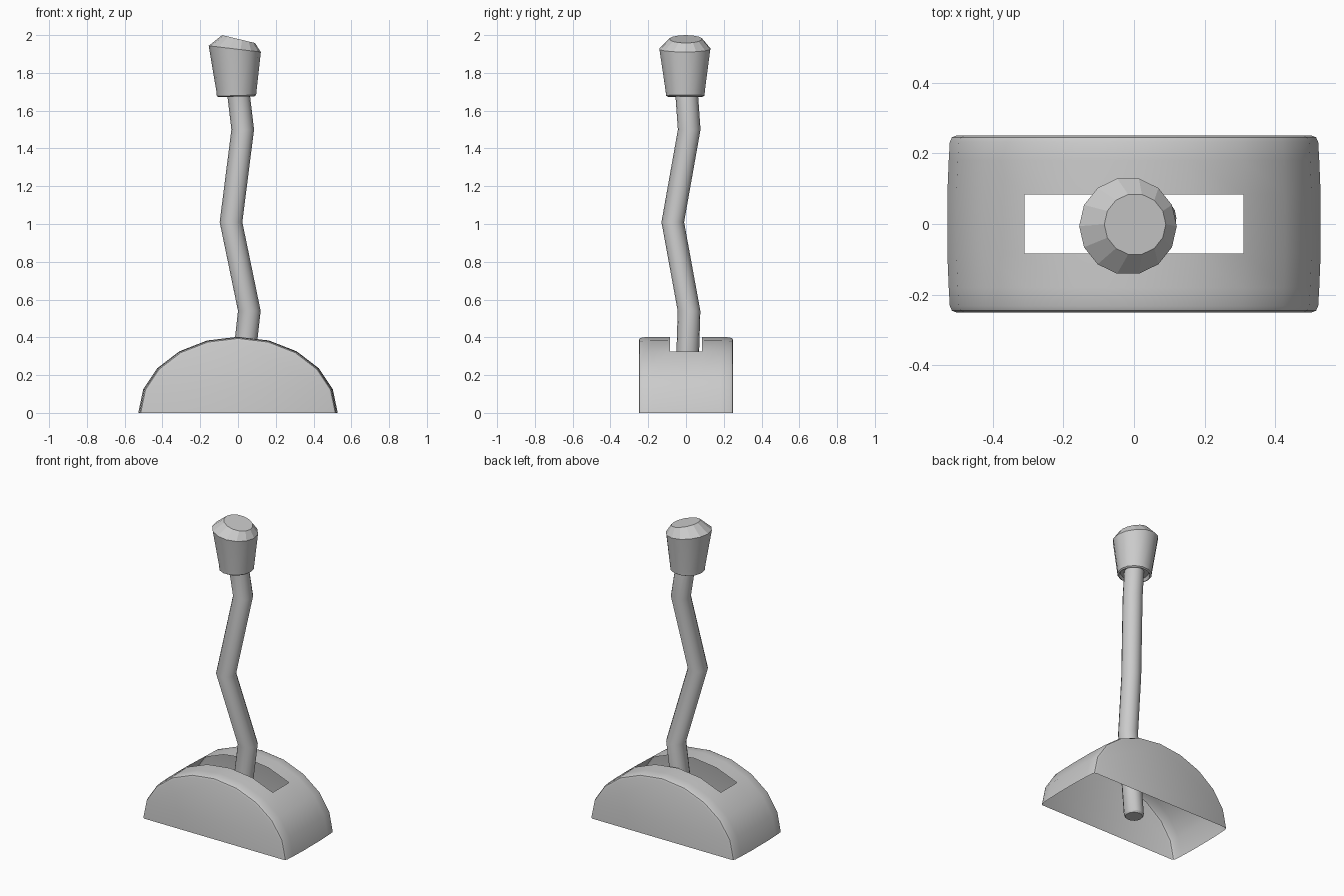
import bpy, bmesh, math

if "Cube" in bpy.data.objects:
    bpy.data.objects.remove(bpy.data.objects["Cube"])


def make_object(name, bm, angle=30):
    bmesh.ops.recalc_face_normals(bm, faces=bm.faces)
    mesh = bpy.data.meshes.new(name)
    bm.to_mesh(mesh)
    bm.free()
    obj = bpy.data.objects.new(name, mesh)
    bpy.context.collection.objects.link(obj)
    bpy.ops.object.select_all(action='DESELECT')
    obj.select_set(True)
    bpy.context.view_layer.objects.active = obj
    bpy.ops.object.shade_smooth_by_angle(angle=math.radians(angle))
    return obj


def loft(name, rings, sides):
    """Capped tube through rings of (x, y, z, radius, slope along x)."""
    bm = bmesh.new()
    loops = []
    for x, y, z, r, slope in rings:
        loop = []
        for i in range(sides):
            a = math.tau * i / sides
            dx, dy = r * math.cos(a), r * math.sin(a)
            loop.append(bm.verts.new((x + dx, y + dy, z + slope * dx)))
        loops.append(loop)
    for lo, hi in zip(loops, loops[1:]):
        for i in range(sides):
            j = (i + 1) % sides
            bm.faces.new((lo[i], lo[j], hi[j], hi[i]))
    bm.faces.new(loops[0][::-1])
    bm.faces.new(loops[-1])
    return make_object(name, bm)


# Base: open-bottomed half-elliptic shell with rounded edges and a slot
half = [(0.084, 0.528, 0.403), (0.18, 0.524, 0.402), (0.232, 0.521, 0.40),
        (0.245, 0.515, 0.394), (0.25, 0.503, 0.382)]
stations = [(-y, a, h) for y, a, h in reversed(half)] + half
bm = bmesh.new()
loops = [[bm.verts.new((a * math.cos(math.pi * i / 10), y,
                        h * math.sin(math.pi * i / 10))) for i in range(11)]
         for y, a, h in stations]
for s, (lo, hi) in enumerate(zip(loops, loops[1:])):
    for i in range(10):
        slot = s == len(half) - 1
        if slot and 3 <= i <= 6:
            continue
        bm.faces.new((lo[i], lo[i + 1], hi[i + 1], hi[i]))
bm.faces.new(loops[0])
bm.faces.new(loops[-1][::-1])
make_object("base_housing", bm)

# Crooked lever, running from the floor up into the knob
loft("lever", [
    (0.0, 0.0, 0.0, 0.052, 0),
    (0.001, 0.0, 0.012, 0.06, 0),
    (0.06, 0.016, 0.54, 0.06, 0),
    (-0.037, -0.07, 1.01, 0.06, 0),
    (0.025, 0.017, 1.50, 0.06, 0),
    (0.0, 0.002, 1.71, 0.06, 0)], 16)

# Knob: collar, flared body, tilted chamfer and top
knob = loft("knob", [
    (-0.007, -0.004, 1.69, 0.085, 0),
    (-0.007, -0.004, 1.674, 0.094, 0.02),
    (-0.008, -0.004, 1.68, 0.104, 0.03),
    (-0.008, -0.004, 1.708, 0.107, 0.03),
    (-0.017, -0.006, 1.927, 0.138, -0.12),
    (0.003, -0.001, 1.979, 0.087, -0.24)], 14)
for face in knob.data.polygons:
    if face.center.z > 1.94 or (face.normal.z > 0.2 and face.center.z > 1.9):
        face.use_smooth = False
